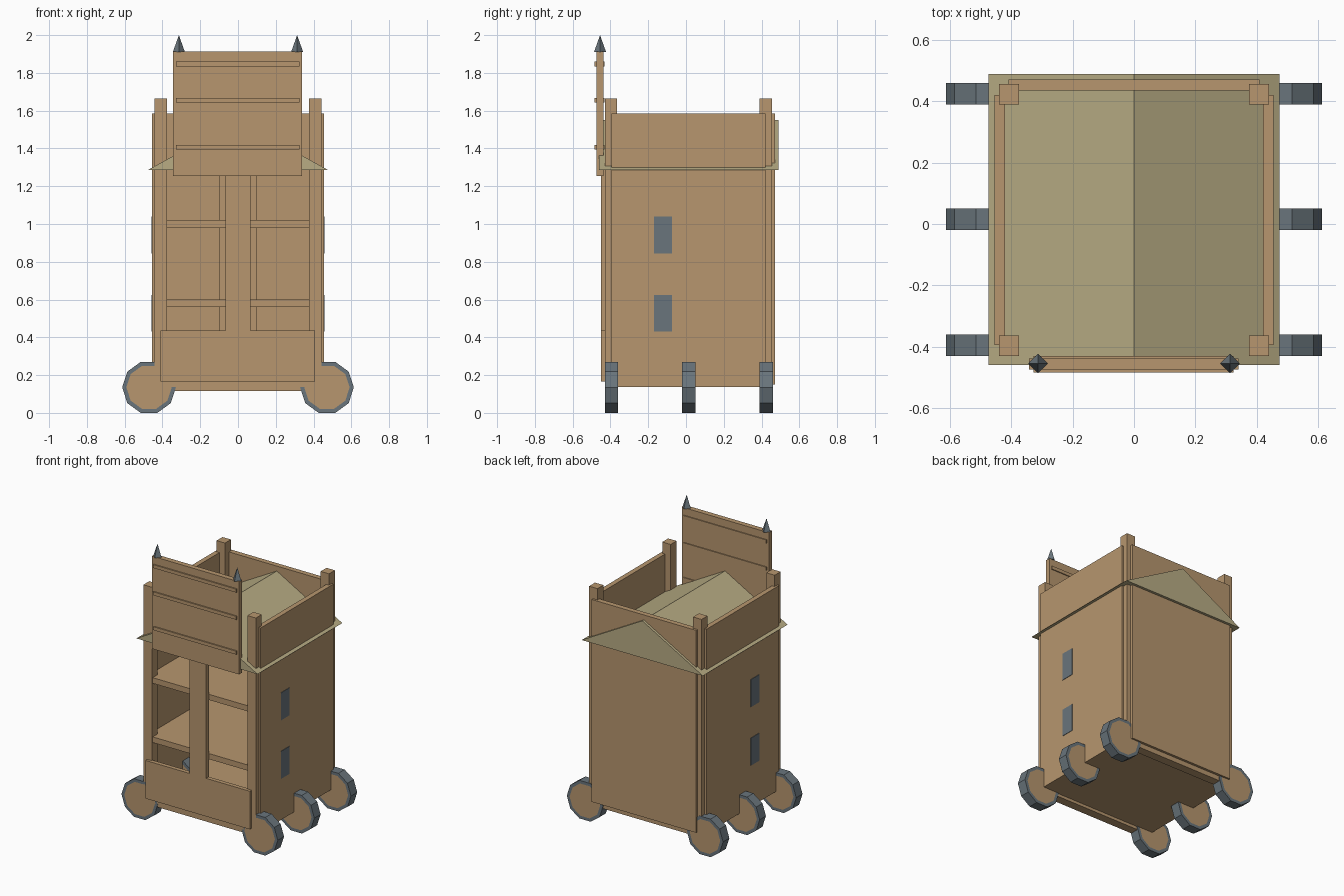
import bpy, bmesh, math
from mathutils import Matrix

if "Cube" in bpy.data.objects:
    bpy.data.objects.remove(bpy.data.objects["Cube"])


def material(name, rgb):
    m = bpy.data.materials.new(name)
    m.diffuse_color = (*rgb, 1)
    m.use_nodes = True
    m.node_tree.nodes["Principled BSDF"].inputs["Base Color"].default_value = m.diffuse_color
    return m


WOOD = material("wood", (0.473, 0.305, 0.156))
HIDE = material("roof_hide", (0.479, 0.413, 0.231))
IRON = material("iron", (0.144, 0.178, 0.202))


def finish(name, bm, *mats):
    bmesh.ops.recalc_face_normals(bm, faces=bm.faces)
    me = bpy.data.meshes.new(name)
    bm.to_mesh(me)
    bm.free()
    for m in mats:
        me.materials.append(m)
    ob = bpy.data.objects.new(name, me)
    bpy.context.collection.objects.link(ob)
    return ob


def box(name, x, y, z, mat=WOOD):
    """Box from its (min, max) range on each axis."""
    bm = bmesh.new()
    bmesh.ops.create_cube(bm, size=1)
    for v in bm.verts:
        v.co = [r[0] if c < 0 else r[1] for c, r in zip(v.co, (x, y, z))]
    return finish(name, bm, mat)


def prism(name, outline, y0, y1, mat):
    """Extrude an outline in the xz plane along y."""
    bm = bmesh.new()
    face = bm.faces.new([bm.verts.new((x, y0, z)) for x, z in outline])
    ext = bmesh.ops.extrude_face_region(bm, geom=[face])["geom"]
    for v in ext:
        if isinstance(v, bmesh.types.BMVert):
            v.co.y = y1
    return finish(name, bm, mat)


def wheel(name, x, y):
    """Ten-sided wheel with an iron rim and wooden faces."""
    bm = bmesh.new()
    bmesh.ops.create_cone(bm, cap_ends=True, segments=10, radius1=0.142,
                          radius2=0.142, depth=0.07)
    # put a vertex on the x axis so the top and bottom are flat
    first = min((v for v in bm.verts), key=lambda v: abs(math.atan2(v.co.y, v.co.x)))
    turn = -math.atan2(first.co.y, first.co.x)
    bmesh.ops.rotate(bm, verts=bm.verts, matrix=Matrix.Rotation(turn, 3, 'Z'))
    caps = [f for f in bm.faces if len(f.verts) == 10]
    bmesh.ops.inset_individual(bm, faces=caps, thickness=0.022)
    for f in bm.faces:
        if len(f.verts) == 10:
            f.material_index = 1
    bmesh.ops.rotate(bm, verts=bm.verts, matrix=Matrix.Rotation(math.pi / 2, 3, 'X'))
    bmesh.ops.translate(bm, verts=bm.verts, vec=(x, y, 0.135))
    return finish(name, bm, IRON, WOOD)


def spike(name, x):
    """Four-sided iron point on the top edge of the drawbridge."""
    bm = bmesh.new()
    for px, py in ((1, 0), (0, 1), (-1, 0), (0, -1)):
        bm.verts.new((x + px * 0.032, -0.455 + py * 0.032, 1.91))
    base = list(bm.verts)
    tip = bm.verts.new((x, -0.455, 2.0))
    bm.faces.new(base)
    for i in range(4):
        bm.faces.new((base[i], base[(i + 1) % 4], tip))
    return finish(name, bm, IRON)


# base and storeys
box("floor", (-0.44, 0.44), (-0.43, 0.455), (0.137, 0.165))
for i, z in enumerate((0.56, 0.98)):
    box(f"storey_floor_{i}", (-0.42, 0.42), (-0.42, 0.435), (z, z + 0.04))
box("back_stud", (-0.1, 0.097), (0.40, 0.436), (0.16, 1.29))

# parts repeated left and right
for side, s in (("left", -1), ("right", 1)):
    def span(a, b):
        return tuple(sorted((s * a, s * b)))
    box(f"{side}_wall", span(0.42, 0.455), (-0.395, 0.42), (0.137, 1.585))
    for end, y in (("front", -0.43), ("back", 0.39)):
        box(f"{side}_{end}_post", span(0.375, 0.441), (y, y + 0.066), (0.137, 1.665))
    for i, z in enumerate((0.43, 0.845)):
        box(f"{side}_window_{i}", span(0.452, 0.458), (-0.17, -0.075), (z, z + 0.195), IRON)
    for end, y in (("front", -0.395), ("middle", 0.015), ("back", 0.425)):
        wheel(f"{side}_{end}_wheel", s * 0.471, y)
    spike(f"{side}_spike", s * 0.313)

# cross beams between the wheels
for end, y in (("front", -0.43), ("back", 0.39)):
    box(f"{end}_axle_beam", (-0.42, 0.42), (y + 0.003, y + 0.065), (0.116, 0.16))

# back wall and front panel with its central column
box("back_wall", (-0.41, 0.41), (0.435, 0.472), (0.15, 1.585))
prism("front_panel", [(-0.41, 0.165), (0.408, 0.165), (0.408, 0.435), (0.065, 0.435),
                      (0.065, 1.29), (-0.067, 1.29), (-0.067, 0.435), (-0.41, 0.435)],
      -0.45, -0.42, WOOD)

# gable roof
prism("roof", [(-0.475, 1.287), (0.475, 1.287), (0.0, 1.55)], -0.46, 0.49, HIDE)

# raised drawbridge with battens
box("drawbridge", (-0.343, 0.34), (-0.475, -0.438), (1.255, 1.912))
for i, z in enumerate((1.395, 1.642, 1.835)):
    box(f"batten_{i}", (-0.327, 0.325), (-0.484, -0.431), (z, z + 0.024))
